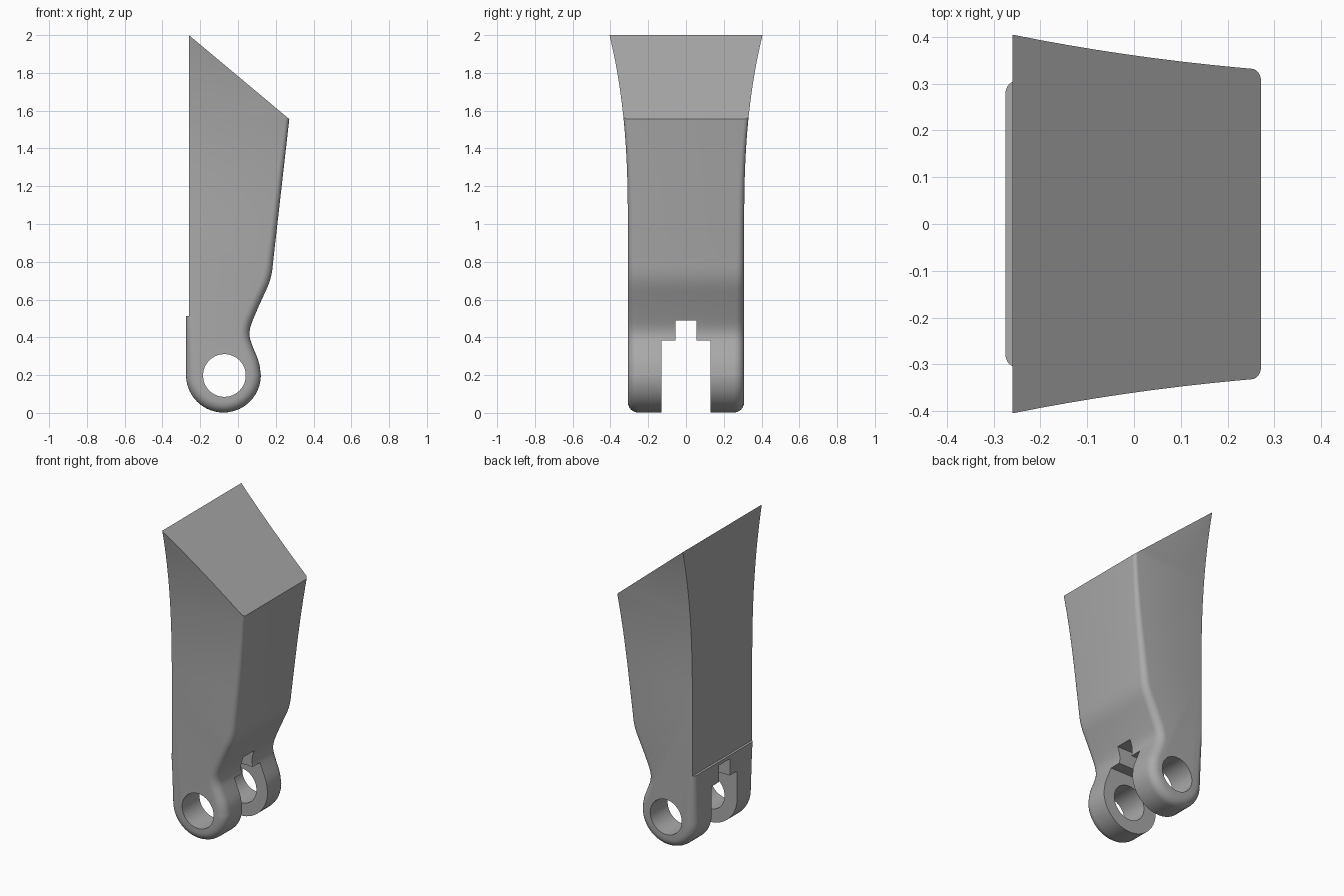
import bpy, bmesh, math
from mathutils import Vector

if "Cube" in bpy.data.objects:
    bpy.data.objects.remove(bpy.data.objects["Cube"], do_unlink=True)

grey = bpy.data.materials.new("plain grey")
grey.use_nodes = True
grey.diffuse_color = (0.4, 0.4, 0.4, 1)
grey.node_tree.nodes["Principled BSDF"].inputs["Base Color"].default_value = (0.4, 0.4, 0.4, 1)

PIN_X, PIN_Z, LUG_R = -0.077, 0.2, 0.198
HALF = 0.308


def make_object(name, bm):
    bmesh.ops.recalc_face_normals(bm, faces=bm.faces[:])
    mesh = bpy.data.meshes.new(name)
    bm.to_mesh(mesh)
    bm.free()
    mesh.materials.append(grey)
    obj = bpy.data.objects.new(name, mesh)
    bpy.context.collection.objects.link(obj)
    return obj


def box(name, x0, x1, y0, y1, z0, z1):
    bm = bmesh.new()
    bmesh.ops.create_cube(bm, size=1)
    for v in bm.verts:
        v.co = Vector((x0 + (v.co.x + 0.5) * (x1 - x0),
                       y0 + (v.co.y + 0.5) * (y1 - y0),
                       z0 + (v.co.z + 0.5) * (z1 - z0)))
    return make_object(name, bm)


def chaikin(pts):
    out = [pts[0]]
    for a, b in zip(pts, pts[1:]):
        out += [a.lerp(b, 0.25), a.lerp(b, 0.75)]
    return out + [pts[-1]]


def edge_radius(p):
    # rounding is generous on the lugs and tighter towards the top
    low, high, top = (0.055, 0.025, 0.55) if p.x < PIN_X else (0.055, 0.02, 1.6)
    t = min(max((p.y - 0.25) / (top - 0.25), 0), 1)
    return low + (high - low) * t


def half_width(z):
    return HALF + 0.097 * max(z - 1.0, 0) ** 2.5


# Side profile: straight back, round lug, narrow neck and leaning front
lug = [Vector((PIN_X + LUG_R * math.cos(a), PIN_Z + LUG_R * math.sin(a)))
       for a in [math.pi * (1 + i / 28) for i in range(29)]]
neck = [Vector(p) for p in ((0.121, 0.2), (0.112, 0.27), (0.08, 0.345), (0.06, 0.4),
                            (0.062, 0.45), (0.09, 0.52), (0.13, 0.61), (0.163, 0.68),
                            (0.18, 0.74), (0.188, 0.82))]
neck = chaikin(chaikin(neck))
profile = ([Vector((-0.275, 2.2)), Vector((-0.275, 0.55)), Vector((-0.275, 0.4))]
           + lug + neck[1:] + [Vector((0.272, 1.56)), Vector((0.343, 2.2))])

# Body: rings of the profile, drawn in at both sides to round the rim
normals = []
for i, p in enumerate(profile):
    a = (p - profile[i - 1]).normalized()
    b = (profile[(i + 1) % len(profile)] - p).normalized()
    d = (a + b).normalized()
    normals.append(Vector((d.y, -d.x)))
steps = 6
angles = [math.pi / 2 * k / steps for k in range(steps + 1)]
stations = [(-1, a) for a in reversed(angles)] + [(1, a) for a in angles]
bm = bmesh.new()
rings = []
for side, a in stations:
    ring = []
    for p, n in zip(profile, normals):
        r = edge_radius(p)
        q = p - n * r * (1 - math.cos(a))
        ring.append(bm.verts.new((q.x, side * (HALF - r + r * math.sin(a)), q.y)))
    rings.append(ring)
for r0, r1 in zip(rings, rings[1:]):
    for i in range(len(profile)):
        j = (i + 1) % len(profile)
        bm.faces.new((r0[i], r0[j], r1[j], r1[i]))
bm.faces.new(rings[0])
bm.faces.new(rings[-1])


def slice_body(co, no, clear=False):
    return bmesh.ops.bisect_plane(bm, geom=bm.verts[:] + bm.edges[:] + bm.faces[:],
                                  plane_co=co, plane_no=no, clear_outer=clear)


# Flare the upper part sideways
for i in range(25):
    slice_body((0, 0, 0.95 + 0.05 * i), (0, 0, 1))
for v in bm.verts:
    v.co.y *= half_width(v.co.z) / HALF

# Slanted flat top
slice_body((-0.26, 0, 2.0), (0.445, 0, 0.532), True)
rim = [e for e in bm.edges if e.is_boundary]
bmesh.ops.contextual_create(bm, geom=rim)
body = make_object("link_body", bm)

# Cutters: flat back above the lip, stepped slot and pin hole
bm = bmesh.new()
bmesh.ops.create_cone(bm, cap_ends=True, segments=64, radius1=0.113, radius2=0.113, depth=1)
for v in bm.verts:
    v.co = Vector((v.co.x - 0.072, v.co.z, v.co.y + 0.198))
cutters = [make_object("pin_hole_cutter", bm),
           box("back_cutter", -0.6, -0.26, -1, 1, 0.512, 2.5),
           box("slot_cutter", -1, 1, -0.13, 0.13, -0.5, 0.382),
           box("notch_cutter", -1, 1, -0.056, 0.056, -0.4, 0.49)]
bpy.ops.object.select_all(action="DESELECT")
body.select_set(True)
bpy.context.view_layer.objects.active = body
for c in cutters:
    c.hide_render = True
    mod = body.modifiers.new(c.name, "BOOLEAN")
    mod.operation = "DIFFERENCE"
    mod.solver = "EXACT"
    mod.object = c
    bpy.ops.object.modifier_apply(modifier=mod.name)
for c in cutters:
    bpy.data.objects.remove(c, do_unlink=True)

bpy.ops.object.shade_smooth_by_angle(angle=math.radians(30))
